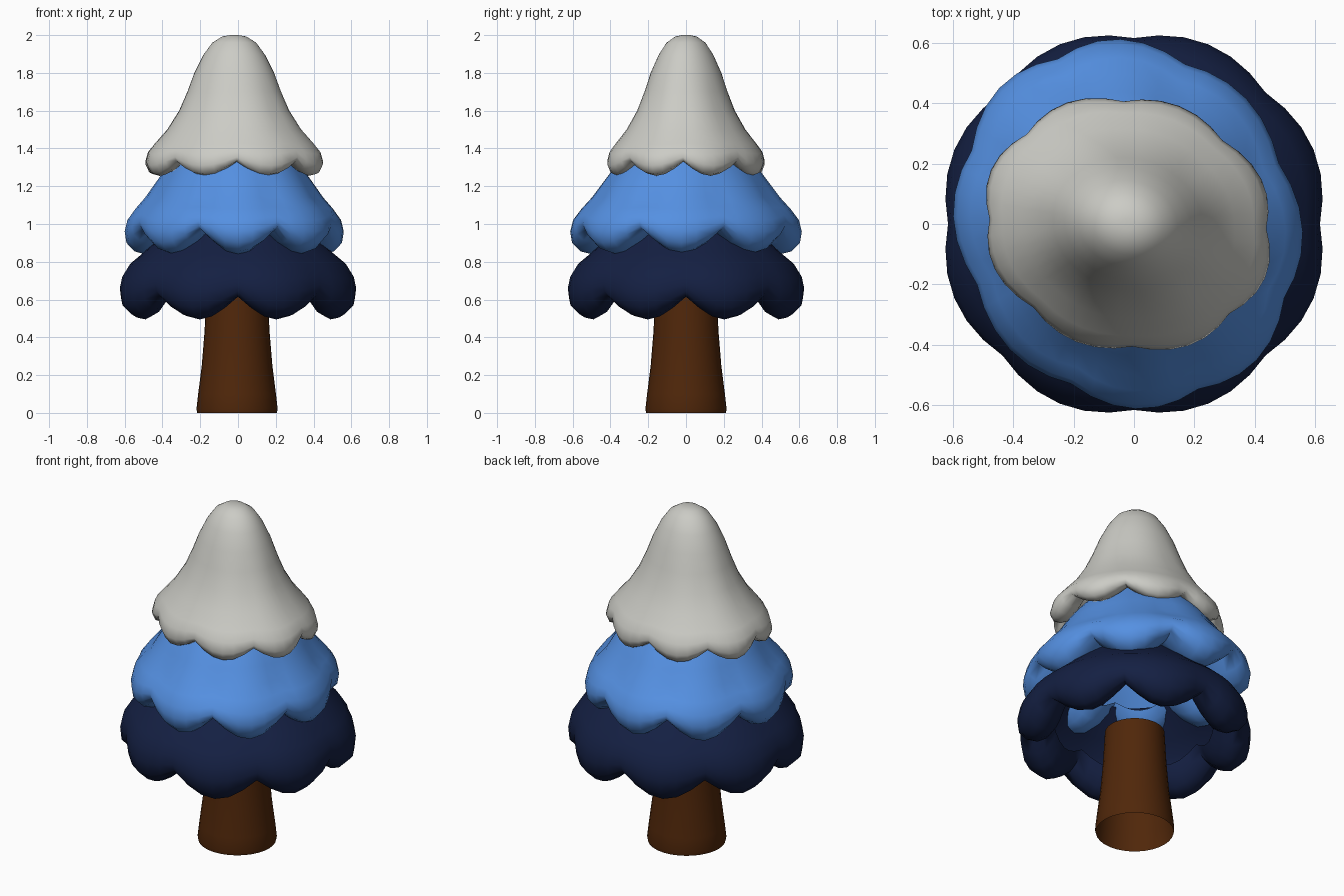
import bpy, bmesh, math


def finish(name, bm, color, loc=(0, 0, 0), angle=50):
    bmesh.ops.recalc_face_normals(bm, faces=bm.faces)
    me = bpy.data.meshes.new(name)
    bm.to_mesh(me)
    bm.free()
    ob = bpy.data.objects.new(name, me)
    bpy.context.collection.objects.link(ob)
    ob.location = loc
    mat = bpy.data.materials.new(name + "_color")
    mat.diffuse_color = (*color, 1)
    me.materials.append(mat)
    bpy.ops.object.select_all(action='DESELECT')
    bpy.context.view_layer.objects.active = ob
    ob.select_set(True)
    bpy.ops.object.shade_smooth_by_angle(angle=math.radians(angle))
    return ob


def loft(bm, rings, close_first=False):
    loops = [[bm.verts.new(p) for p in ring] for ring in rings]
    n = len(loops[0])
    for a, b in zip(loops, loops[1:]):
        for i in range(n):
            j = (i + 1) % n
            bm.faces.new((a[i], a[j], b[j], b[i]))
    if close_first:
        bm.faces.new(loops[0])


def tier(name, profile, color, notch_at=0.0, scale=(1, 1), skew=0.0, x=0.0, capped=False):
    """Eight-lobed skirt; profile rows: lobe radius, lobe z, notch radius, notch z."""
    n = 48
    rings = []
    for rl, zl, rn, zn in profile:
        ring = []
        for i in range(n):
            a = 2 * math.pi * i / n
            s = abs(math.sin(4 * (a - notch_at)))
            r = rn + (rl - rn) * s
            px, py = r * math.cos(a), r * math.sin(a)
            ring.append((px * scale[0] - py * skew, py * scale[1] - px * skew,
                         zn + (zl - zn) * s))
        rings.append(ring)
    bm = bmesh.new()
    loft(bm, rings, capped)
    return finish(name, bm, color, (x, 0, 0), 65)


# Trunk: flared open tube
bm = bmesh.new()
trunk = [(.211, 0), (.215, .02), (.206, .10), (.187, .25), (.173, .42), (.162, .62)]
loft(bm, [[(r * math.cos(math.tau * i / 32), r * math.sin(math.tau * i / 32), z)
           for i in range(32)] for r, z in trunk])
finish("trunk", bm, (.08, .02, .003), (-.005, 0, 0))

# Bottom skirt with curled-in lip
tier("lower_foliage", [
    (.36, .98, .36, .98), (.43, .92, .42, .92), (.51, .85, .495, .85),
    (.585, .78, .57, .79), (.63, .71, .607, .73), (.645, .64, .617, .68),
    (.637, .56, .61, .645), (.58, .505, .585, .62), (.53, .495, .54, .615),
    (.48, .52, .50, .635), (.44, .58, .46, .67), (.425, .64, .44, .71)],
    (.007, .014, .055))

# Middle skirt, turned half a lobe; its lip dips into the lower skirt
tier("middle_foliage", [
    (.27, 1.42, .27, 1.42), (.38, 1.30, .37, 1.30), (.44, 1.22, .43, 1.22),
    (.50, 1.14, .475, 1.14), (.555, 1.08, .525, 1.09), (.60, 1.02, .57, 1.05),
    (.615, .96, .585, 1.015), (.605, .90, .58, .99), (.56, .855, .555, .975),
    (.50, .84, .51, .965), (.44, .85, .46, .96), (.385, .88, .40, .97),
    (.34, .95, .35, 1.0)],
    (.09, .28, .76), math.pi / 8, (.943, .997), .04, -.02)

# Snowy top cone
tier("top_foliage", [
    (.02, 2.0, .02, 2.0), (.06, 1.993, .06, 1.993), (.11, 1.96, .11, 1.96),
    (.155, 1.895, .155, 1.895), (.20, 1.80, .20, 1.80), (.237, 1.70, .235, 1.70),
    (.28, 1.60, .275, 1.60), (.34, 1.50, .335, 1.50), (.405, 1.42, .395, 1.43),
    (.445, 1.37, .425, 1.39), (.46, 1.31, .435, 1.355), (.44, 1.265, .425, 1.335),
    (.40, 1.255, .395, 1.33), (.355, 1.275, .355, 1.34), (.32, 1.33, .32, 1.37)],
    (.60, .60, .56), 0, (1.055, .935), .035, -.02, True)
